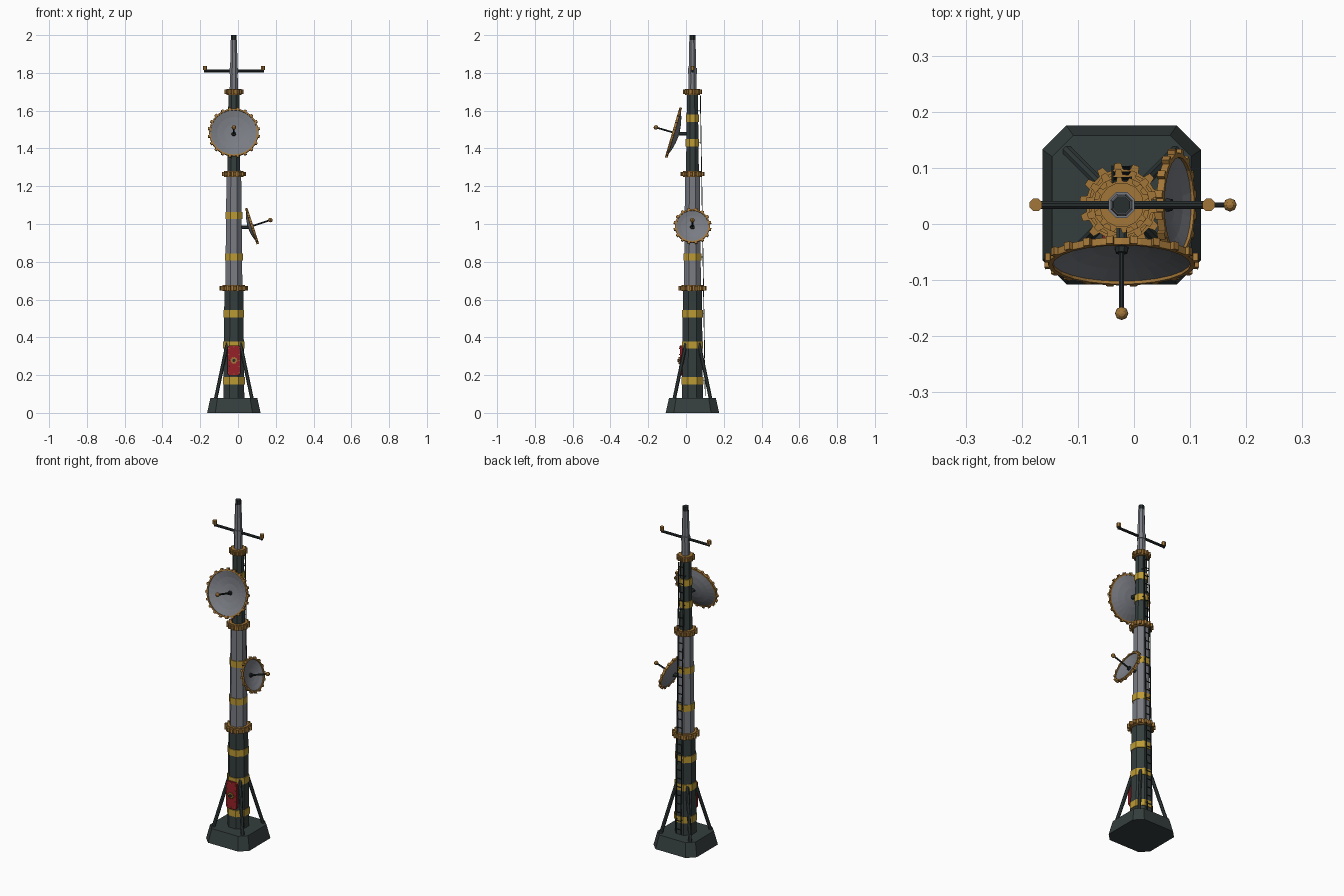
import bpy, bmesh
from math import sin, cos, pi
from mathutils import Vector, Matrix

cube = bpy.data.objects.get("Cube")
if cube:
    bpy.data.objects.remove(cube)

AX, AY = -0.022, 0.034  # mast axis


def material(name, rgb):
    m = bpy.data.materials.new(name)
    m.use_nodes = True
    m.diffuse_color = (*rgb, 1)
    m.node_tree.nodes["Principled BSDF"].inputs["Base Color"].default_value = (*rgb, 1)
    return m


DARK = material("dark steel", (0.035, 0.048, 0.047))
BLACK = material("black iron", (0.02, 0.026, 0.027))
GREY = material("grey steel", (0.19, 0.2, 0.225))
BRONZE = material("bronze", (0.36, 0.18, 0.04))
YELLOW = material("yellow paint", (0.5, 0.32, 0.035))
RED = material("red paint", (0.3, 0.015, 0.02))


def finish(name, bm, mat, matrix=Matrix()):
    bmesh.ops.recalc_face_normals(bm, faces=bm.faces)
    mesh = bpy.data.meshes.new(name)
    bm.to_mesh(mesh)
    bm.free()
    mesh.materials.append(mat)
    ob = bpy.data.objects.new(name, mesh)
    bpy.context.collection.objects.link(ob)
    ob.matrix_world = matrix
    return ob


def cone(bm, p, q, r1, r2, sides=8):
    """Add a straight or tapered bar running from p to q."""
    p, q = Vector(p), Vector(q)
    turn = (q - p).to_track_quat('Z', 'Y').to_matrix().to_4x4()
    spin = Matrix.Rotation(pi / sides, 4, 'Z')
    bmesh.ops.create_cone(bm, cap_ends=True, segments=sides, radius1=r1, radius2=r2,
                          depth=(q - p).length,
                          matrix=Matrix.Translation((p + q) / 2) @ turn @ spin)


def box(bm, size, matrix):
    bmesh.ops.create_cube(bm, size=1, matrix=matrix @ Matrix.Diagonal((*size, 1)))


def bar(name, p, q, r1, r2, mat, sides=8):
    bm = bmesh.new()
    cone(bm, p, q, r1, r2, sides)
    return finish(name, bm, mat)


def ball(name, p, r):
    bm = bmesh.new()
    bmesh.ops.create_uvsphere(bm, u_segments=8, v_segments=6, radius=r)
    return finish(name, bm, BRONZE, Matrix.Translation(p))


def prism(name, outline, depth, mat, matrix, top_scale=1.0):
    bm = bmesh.new()
    lower = [bm.verts.new((x, y, 0)) for x, y in outline]
    upper = [bm.verts.new((x * top_scale, y * top_scale, depth)) for x, y in outline]
    bm.faces.new(lower)
    bm.faces.new(upper)
    for i in range(len(lower)):
        j = i - 1
        bm.faces.new((lower[j], lower[i], upper[i], upper[j]))
    return finish(name, bm, mat, matrix)


def chamfered(w, h, c):
    return [(w, c - h), (w, h - c), (w - c, h), (c - w, h),
            (-w, h - c), (-w, c - h), (c - w, -h), (w - c, -h)]


def gear(name, radius, teeth, depth, mat, matrix):
    pts = []
    for i in range(teeth):
        for part, k in ((0.0, 0.85), (0.42, 0.85), (0.54, 1.0), (0.88, 1.0)):
            a = 2 * pi * (i + part) / teeth
            pts.append((radius * k * cos(a), radius * k * sin(a)))
    return prism(name, pts, depth, mat, matrix)


# Plinth with cut corners
prism("plinth", chamfered(0.1415, 0.1415, 0.043), 0.08, DARK,
      Matrix.Translation((AX, AY, 0)), 0.875)

# Mast sections: bottom, top, radii, colour
SECTIONS = [("lower_mast", 0.07, 0.66, 0.060, 0.054, DARK),
            ("middle_mast", 0.66, 1.265, 0.049, 0.042, GREY),
            ("upper_mast", 1.265, 1.70, 0.037, 0.031, DARK),
            ("top_mast", 1.70, 1.975, 0.024, 0.018, GREY),
            ("mast_cap", 1.97, 2.0, 0.0165, 0.0165, BLACK)]
for name, z0, z1, r0, r1, mat in SECTIONS:
    bar(name, (AX, AY, z0), (AX, AY, z1), r0, r1, mat)


def mast_radius(z):
    for _, z0, z1, r0, r1, _ in SECTIONS:
        if z0 <= z <= z1:
            return r0 + (r1 - r0) * (z - z0) / (z1 - z0)


# Painted bands around the mast
for z in (0.17, 0.36, 0.525, 0.825, 1.045, 1.43, 1.56):
    r = mast_radius(z) + 0.004
    bar("yellow_band", (AX, AY, z - 0.019), (AX, AY, z + 0.019), r, r, YELLOW)

# Toothed collars at the joints
for z, r in ((0.66, 0.075), (1.265, 0.064), (1.70, 0.05)):
    gear("collar_gear", r, 14, 0.022, BRONZE, Matrix.Translation((AX, AY, z - 0.011)))
    bar("collar_ring", (AX, AY, z - 0.016), (AX, AY, z + 0.016), r * 0.8, r * 0.8, BRONZE, 14)

# Diagonal struts with foot pads
for sx in (-1, 1):
    for sy in (-1, 1):
        foot = Vector((AX + sx * 0.096, AY + sy * 0.096, 0.075))
        bar("strut", foot, (AX + sx * 0.034, AY + sy * 0.034, 0.37), 0.01, 0.01, DARK)

# Red hatch with rivets and a wheel
turn = Matrix.Rotation(pi / 2, 4, 'X')
face_y = AY - 0.053
prism("hatch", chamfered(0.034, 0.08, 0.01), 0.014, RED,
      Matrix.Translation((AX, face_y, 0.278)) @ turn)
bm = bmesh.new()
for sx in (-1, 1):
    for i in range(5):
        x, z = AX + sx * 0.027, 0.278 + (i - 2) * 0.032
        cone(bm, (x, face_y, z), (x, face_y - 0.018, z), 0.004, 0.003, 6)
for z in (0.206, 0.35):
    cone(bm, (AX, face_y, z), (AX, face_y - 0.018, z), 0.004, 0.003, 6)
finish("hatch_rivets", bm, BRONZE)
gear("hatch_wheel", 0.019, 8, 0.021, BRONZE, Matrix.Translation((AX, face_y, 0.278)) @ turn)
bar("hatch_hub", (AX, face_y, 0.278), (AX, face_y - 0.027, 0.278), 0.009, 0.009, BLACK)


def dish(centre, normal, radius, depth, teeth, feed):
    """Bowl with a toothed rim, a feed arm and a mount back to the mast."""
    centre, normal = Vector(centre), Vector(normal).normalized()
    frame = Matrix.Translation(centre) @ normal.to_track_quat('Z', 'Y').to_matrix().to_4x4()
    segs = 24
    # Bowl: inner curve outwards, then outer curve back to the axis
    ts = (0.12, 0.4, 0.7, 1.0)
    profile = [(t * radius, depth * (t * t - 1)) for t in ts]
    profile += [(r, z - 0.006) for r, z in reversed(profile)]
    rim = [(radius - 0.004, 0.004), (radius + 0.004, 0.004),
           (radius + 0.004, -0.009), (radius - 0.004, -0.009)]
    for name, pts, mat, closed in (("dish_bowl", profile, GREY, False),
                                   ("dish_rim", rim, BRONZE, True)):
        bm = bmesh.new()
        rings = [[bm.verts.new((r * cos(2 * pi * i / segs), r * sin(2 * pi * i / segs), z))
                  for i in range(segs)] for r, z in pts]
        for k in range(len(rings) - (0 if closed else 1)):
            a, b = rings[k], rings[(k + 1) % len(rings)]
            for i in range(segs):
                bm.faces.new((a[i - 1], a[i], b[i], b[i - 1]))
        if not closed:
            bm.faces.new(rings[0])
            bm.faces.new(rings[-1])
        finish(name, bm, mat, frame)
    bm = bmesh.new()
    for i in range(teeth):
        spin = Matrix.Rotation(2 * pi * (i + 0.5) / teeth, 4, 'Z')
        box(bm, (0.013, 0.013, 0.014), spin @ Matrix.Translation((radius + 0.005, 0, -0.003)))
    finish("rim_teeth", bm, BRONZE, frame)
    back = centre - normal * depth
    tip = back + normal * feed
    bar("feed_hub", back - normal * 0.006, back + normal * 0.01, 0.014, 0.011, BLACK)
    bar("feed_arm", back, tip, 0.005, 0.005, BLACK)
    ball("feed_tip", tip, 0.012)
    bar("dish_mount", (AX, AY, back.z), back, 0.01, 0.01, DARK)


dish((AX, -0.069, 1.485), (0, -0.96, 0.28), 0.127, 0.028, 20, 0.122)
dish((0.077, AY, 0.99), (0.95, 0, 0.31), 0.089, 0.02, 16, 0.119)

# Cross arm with end caps
bar("cross_arm", (-0.175, AY, 1.81), (0.133, AY, 1.81), 0.0075, 0.0075, BLACK)
bar("arm_clamp", (AX, AY, 1.795), (AX, AY, 1.825), 0.025, 0.025, GREY)
for x in (-0.175, 0.133):
    bar("arm_post", (x, AY, 1.803), (x, AY, 1.82), 0.006, 0.006, BLACK)
    bar("arm_cap", (x, AY, 1.815), (x, AY, 1.837), 0.012, 0.012, BRONZE)

# Ladder up the back, leaning in with the mast
low, high = Vector((AX, AY + 0.068, 0.09)), Vector((AX, AY + 0.042, 1.68))
side = Vector((0.016, 0, 0))
bm = bmesh.new()
for s in (-1, 1):
    cone(bm, low + side * s, high + side * s, 0.003, 0.003, 4)
for i in range(32):
    p = low.lerp(high, (i + 0.5) / 32)
    cone(bm, p - side, p + side, 0.0025, 0.0025, 4)
for z in (0.17, 0.525, 0.825, 1.045, 1.43, 1.6):
    p = low.lerp(high, (z - low.z) / (high.z - low.z))
    for s in (-1, 1):
        cone(bm, p + side * s, (AX + side.x * s, AY, z), 0.003, 0.003, 4)
finish("ladder", bm, BLACK)
